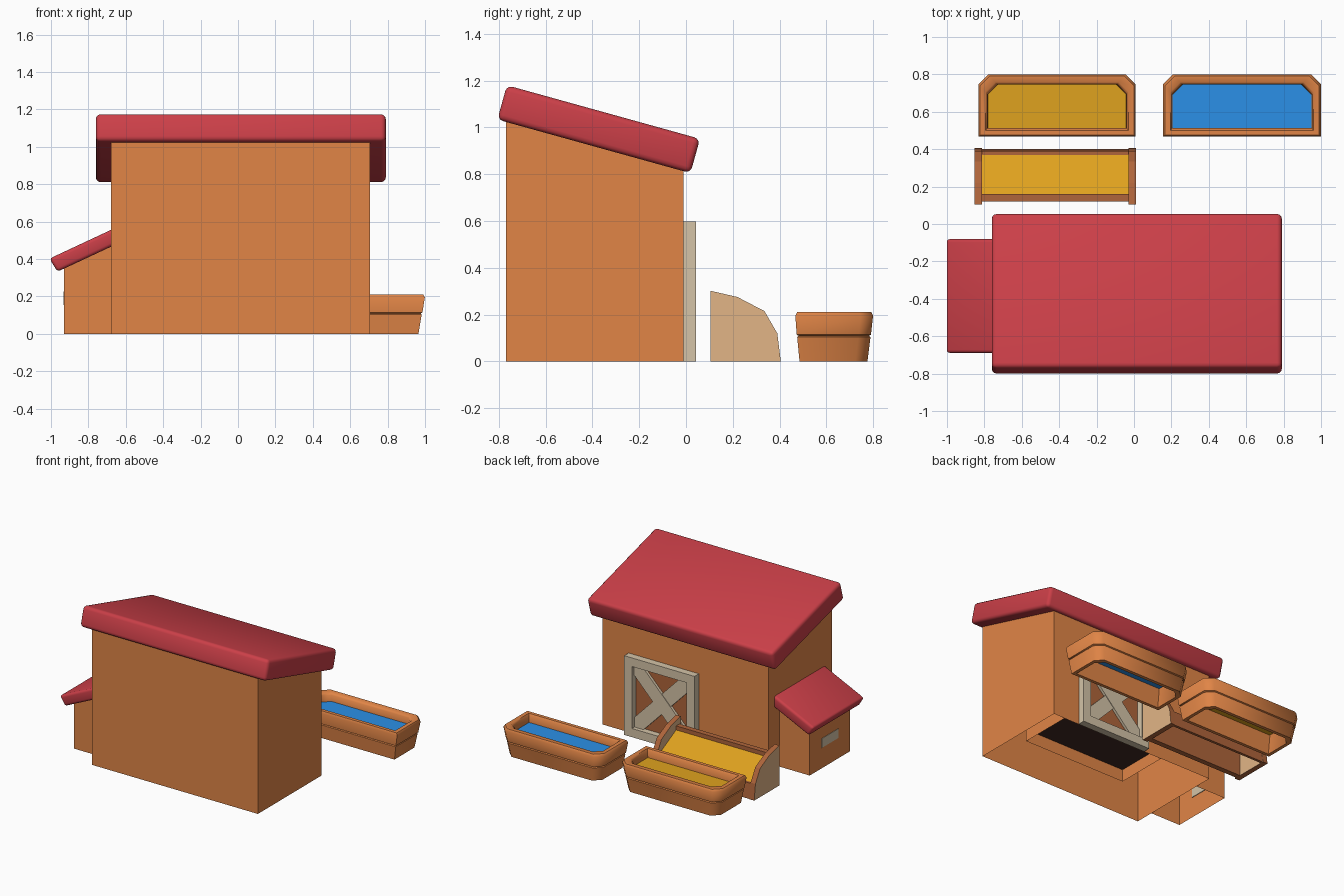
import bpy, bmesh, math

if "Cube" in bpy.data.objects:
    bpy.data.objects.remove(bpy.data.objects["Cube"])


def material(name, rgb):
    m = bpy.data.materials.new(name)
    m.diffuse_color = (*rgb, 1)
    m.use_nodes = True
    m.node_tree.nodes["Principled BSDF"].inputs["Base Color"].default_value = m.diffuse_color
    return m


WALL = material("orange_wood", (0.75, 0.235, 0.062))
RED = material("red_roof", (0.60, 0.05, 0.065))
TAN = material("tan_wood", (0.76, 0.46, 0.24))
PALE = material("pale_frame", (0.66, 0.55, 0.39))
BROWN = material("brown_wood", (0.43, 0.13, 0.043))
YELLOW = material("yellow_feed", (0.74, 0.36, 0.013))
BLUE = material("blue_water", (0.024, 0.28, 0.80))
DARK = material("dark_interior", (0.05, 0.022, 0.016))


def finish(name, bm, mats):
    bmesh.ops.recalc_face_normals(bm, faces=bm.faces)
    me = bpy.data.meshes.new(name)
    bm.to_mesh(me)
    bm.free()
    ob = bpy.data.objects.new(name, me)
    bpy.context.collection.objects.link(ob)
    for m in mats:
        me.materials.append(m)
    return ob


def activate(ob):
    bpy.ops.object.select_all(action='DESELECT')
    ob.select_set(True)
    bpy.context.view_layer.objects.active = ob


def prism(name, axis, profile, lo, hi, *mats):
    """Extrude a profile along x (profile in y, z) or y (profile in x, z)."""
    bm = bmesh.new()
    ends = []
    for t in (lo, hi):
        ends.append([bm.verts.new((t, a, b) if axis == 'x' else (a, t, b)) for a, b in profile])
        bm.faces.new(ends[-1])
    n = len(profile)
    for i in range(n):
        j = (i + 1) % n
        f = bm.faces.new((ends[0][i], ends[0][j], ends[1][j], ends[1][i]))
        f.material_index = len(mats) - 1      # second colour goes on the rim
    return finish(name, bm, mats)


def box(name, x, y, z, mat):
    return prism(name, 'x', [(y[0], z[0]), (y[1], z[0]), (y[1], z[1]), (y[0], z[1])], x[0], x[1], mat)


def open_bottom(ob):
    """Remove the floor face so the part is a hollow shell."""
    bm = bmesh.new()
    bm.from_mesh(ob.data)
    bm.faces.ensure_lookup_table()
    floor = [f for f in bm.faces if f.normal.z < -0.95]
    bmesh.ops.delete(bm, geom=floor, context='FACES')
    bm.to_mesh(ob.data)
    bm.free()


def soften(ob, width, segments=3):
    mod = ob.modifiers.new("rounded_edges", 'BEVEL')
    mod.width, mod.segments = width, segments
    activate(ob)
    bpy.ops.object.modifier_apply(modifier=mod.name)
    bpy.ops.object.shade_smooth_by_angle(angle=math.radians(40))


# Main house shell with a low alcove and dark interior behind the door
open_bottom(prism("house_walls", 'x', [(-0.77, 0), (-0.01, 0), (-0.01, 0.85), (-0.77, 1.06)], -0.68, 0.705, WALL))
open_bottom(box("door_alcove", (-0.25, 0.61), (-0.42, -0.012), (0, 0.1), WALL))
box("dark_floor", (-0.249, 0.609), (-0.419, -0.014), (0.092, 0.099), DARK)

# Sloping main roof slab
a, L, T = math.radians(15.5), 0.428, 0.076
slab = [(-0.373 + u * math.cos(a) + v * math.sin(a), 0.992 - u * math.sin(a) + v * math.cos(a))
        for u, v in ((-L, -T), (L, -T), (L, T), (-L, T))]
soften(prism("main_roof", 'x', slab, -0.76, 0.79, RED), 0.025)

# Side annex shell with lean-to roof and a small vent
open_bottom(prism("annex_walls", 'y', [(-0.93, 0), (-0.68, 0), (-0.68, 0.49), (-0.93, 0.37)], -0.625, -0.145, WALL))
soften(prism("annex_roof", 'y', [(-0.965, 0.332), (-0.62, 0.493), (-0.62, 0.583), (-1.008, 0.402)],
             -0.69, -0.08, RED), 0.018)
box("annex_vent", (-0.933, -0.925), (-0.485, -0.285), (0.155, 0.225), PALE)

# Barn door: panel, frame and crossed braces
dx0, dx1, dh, w = -0.10, 0.485, 0.597, 0.065
box("door_panel", (dx0 + 0.02, dx1 - 0.02), (-0.02, -0.003), (0.02, dh - 0.02), BROWN)
for name, x, z in (("door_post_left", (dx0, dx0 + w), (0, dh)),
                   ("door_post_right", (dx1 - w, dx1), (0, dh)),
                   ("door_rail_bottom", (dx0 + w, dx1 - w), (0, w)),
                   ("door_rail_top", (dx0 + w, dx1 - w), (dh - w, dh))):
    box(name, x, (-0.011, 0.043), z, PALE)
for s, name in ((1, "door_brace_rising"), (-1, "door_brace_falling")):
    cx, hw, b = (dx0 + dx1) / 2, (dx1 - dx0) / 2 - w, 0.075
    lo, hi = w, dh - w
    pts = [(-hw, lo), (-hw + b, lo), (hw, hi - b), (hw, hi), (hw - b, hi), (-hw, lo + b)]
    prism(name, 'y', [(cx + s * x, z) for x, z in pts], -0.011, 0.015 + 0.002 * s, PALE)

# Feed rack: curved tan end plates with brown rims, boards and sloping feed
curve = [(0.105, 0), (0.405, 0), (0.39, 0.12), (0.335, 0.215), (0.22, 0.275), (0.125, 0.297), (0.105, 0.302)]
for name, x in (("rack_end_left", -0.852), ("rack_end_right", -0.03)):
    prism(name, 'x', curve, x, x + 0.04, TAN, BROWN)
box("rack_back_board", (-0.815, -0.03), (0.12, 0.16), (0, 0.25), BROWN)
prism("rack_front_board", 'x', [(0.382, 0), (0.402, 0), (0.390, 0.114), (0.370, 0.114)], -0.815, -0.03, BROWN)
prism("rack_feed", 'x', [(0.155, 0.205), (0.374, 0.095), (0.374, 0.111), (0.155, 0.222)], -0.815, -0.03, YELLOW)


# Open-bottomed troughs with clipped back corners: insets on x, -y, +y, then height
RINGS = [(0.060, 0.042, 0.050, 0), (0.035, 0.018, 0.025, 0), (0.018, 0.008, 0.012, 0.104),
         (0.024, 0.014, 0.019, 0.109), (0.014, 0.006, 0.010, 0.114), (0.001, 0, 0.001, 0.195),
         (0.010, 0.008, 0.009, 0.211), (0.040, 0.034, 0.042, 0.211), (0.049, 0.045, 0.053, 0.196),
         (0.052, 0.048, 0.056, 0.14)]


def outline(x0, x1, y0, y1, c=0.052):
    return [(x0, y0), (x1, y0), (x1, y1 - c), (x1 - c, y1), (x0 + c, y1), (x0, y1 - c)]


def trough(name, x0, x1, fill):
    y0, y1 = 0.467, 0.80
    bm = bmesh.new()
    loops = [[bm.verts.new((x, y, z)) for x, y in outline(x0 + d, x1 - d, y0 + f, y1 - b)]
             for d, f, b, z in RINGS]
    for k, ring in enumerate(loops):
        nxt = loops[(k + 1) % len(loops)]
        for i in range(6):
            j = (i + 1) % 6
            bm.faces.new((ring[i], ring[j], nxt[j], nxt[i]))
    ob = finish(name, bm, [WALL])
    activate(ob)
    bpy.ops.object.shade_smooth_by_angle(angle=math.radians(50))
    # Flat surface of the contents
    bm = bmesh.new()
    bm.faces.new([bm.verts.new((x, y, 0.15))
                  for x, y in outline(x0 + 0.05, x1 - 0.05, y0 + 0.045, y1 - 0.053)])
    top = finish(name + "_contents", bm, [fill])
    if top.data.polygons[0].normal.z < 0:
        top.data.flip_normals()


trough("water_trough", 0.155, 1.0, BLUE)
trough("feed_trough", -0.833, 0.01, YELLOW)
